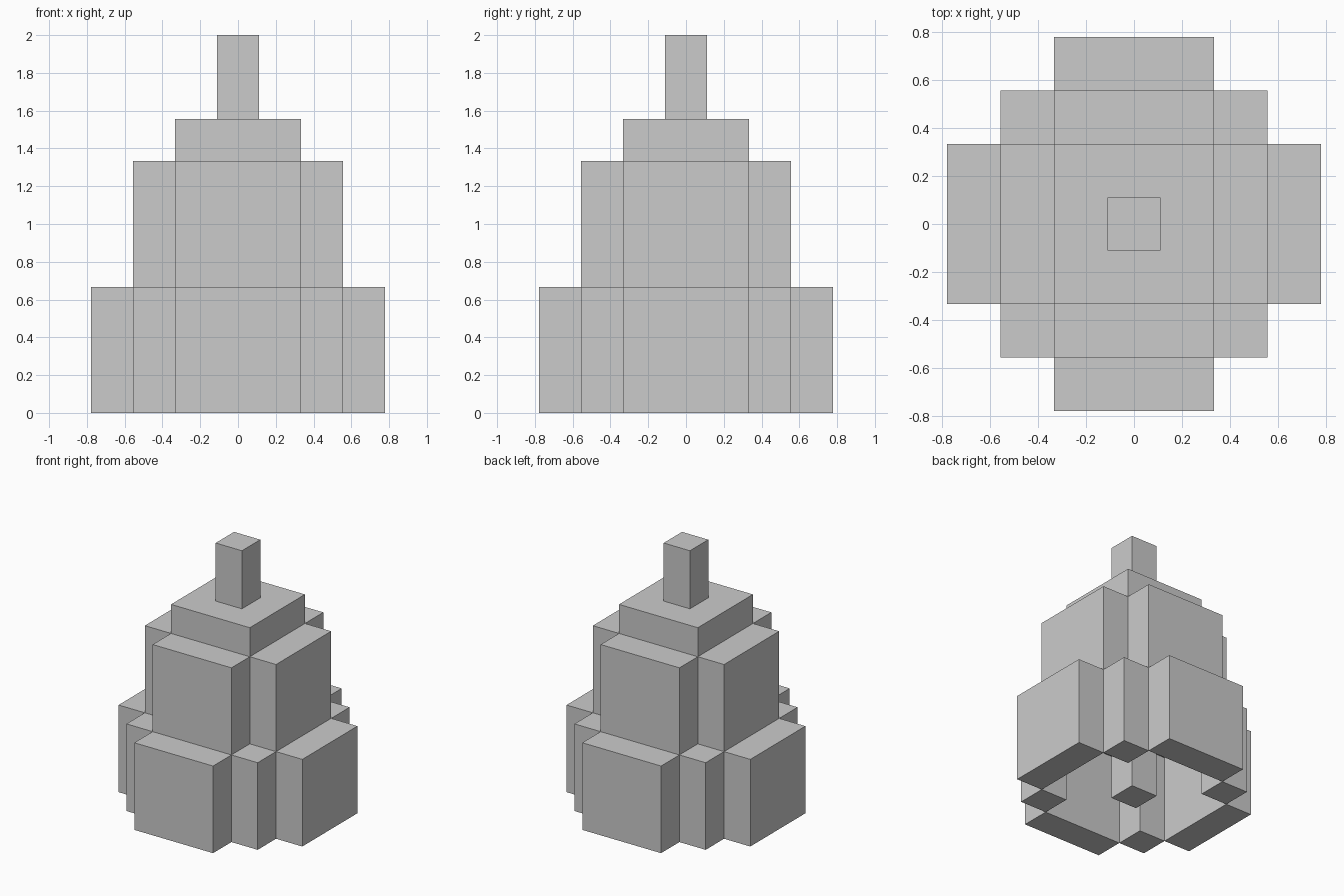
import bpy, bmesh
from mathutils import Matrix, Vector
from math import pi

if "Cube" in bpy.data.objects:
    bpy.data.objects.remove(bpy.data.objects["Cube"])

U = 2 / 9  # one block


def box(bm, cx, cy, sx, sy, z0, z1, turns=0):
    """Box in block units, optionally turned about z by quarter turns."""
    m = (Matrix.Rotation(turns * pi / 2, 4, 'Z')
         @ Matrix.Translation(Vector((cx, cy, (z0 + z1) / 2)) * U)
         @ Matrix.Diagonal((sx * U, sy * U, (z1 - z0) * U, 1)))
    return bmesh.ops.create_cube(bm, size=1, matrix=m)['verts']


def part(name, boxes, turns=(0,), open_end=None):
    """Object made of boxes, each repeated for the given quarter turns."""
    bm = bmesh.new()
    for b in boxes:
        for t in turns:
            box(bm, *b, turns=t)
    if open_end is not None:  # drop the hidden face that meets another part
        bm.normal_update()
        hidden = [f for f in bm.faces if f.normal.z * open_end > 0.9]
        bmesh.ops.delete(bm, geom=hidden, context='FACES')
    me = bpy.data.meshes.new(name)
    bm.to_mesh(me)
    bm.free()
    ob = bpy.data.objects.new(name, me)
    bpy.context.collection.objects.link(ob)
    return ob


ALL = range(4)

# Flared lower ring: four slabs and four corner posts around a hollow
part("bell_skirt", [(0, -3, 3, 1, 0, 3), (2, -2, 1, 1, 0, 3)], ALL)

# Narrower upper ring, hollow inside
part("bell_wall", [(0, -2, 3, 1, 3, 6)], ALL)

# Closed cap
part("bell_crown", [(0, 0, 3, 3, 6, 7)])

# Post on top and clapper hanging inside
part("bell_handle", [(0, 0, 1, 1, 7, 9)], open_end=-1)
part("bell_clapper", [(0, 0, 1, 1, 0, 6)], open_end=1)
